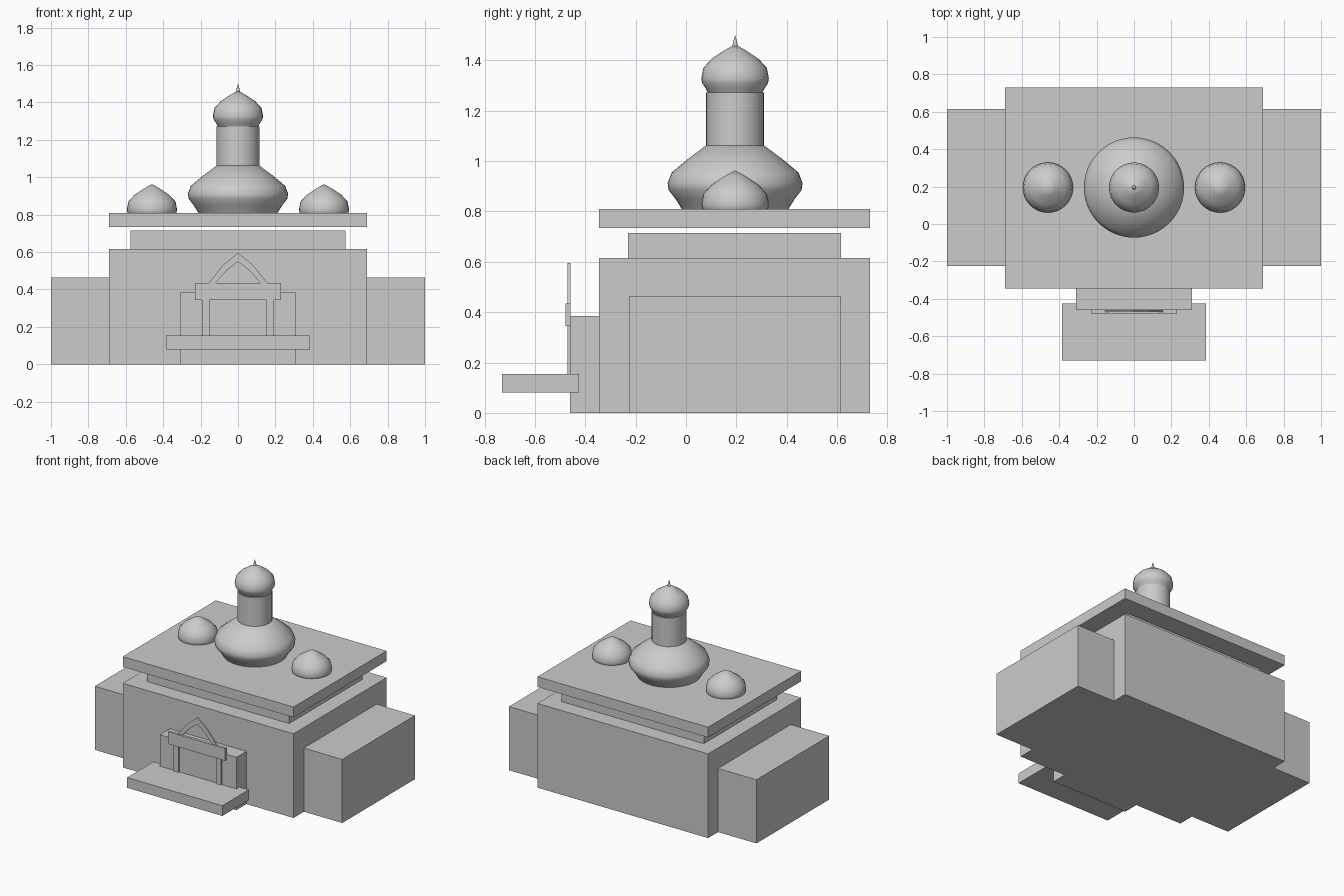
import bpy
import bmesh
import math

if "Cube" in bpy.data.objects:
    bpy.data.objects.remove(bpy.data.objects["Cube"], do_unlink=True)

GREY = (0.6, 0.6, 0.6, 1.0)
stone = bpy.data.materials.new("plain_grey")
stone.use_nodes = True
stone.diffuse_color = GREY
stone.node_tree.nodes["Principled BSDF"].inputs["Base Color"].default_value = GREY

DOME_Y = 0.195


def add_object(name, bm):
    bmesh.ops.recalc_face_normals(bm, faces=bm.faces)
    mesh = bpy.data.meshes.new(name)
    bm.to_mesh(mesh)
    bm.free()
    mesh.materials.append(stone)
    obj = bpy.data.objects.new(name, mesh)
    bpy.context.collection.objects.link(obj)
    return obj


def box(name, x, y, z):
    """Box from (min, max) ranges."""
    bm = bmesh.new()
    bmesh.ops.create_cube(bm, size=1)
    for v in bm.verts:
        for axis, (low, high) in enumerate((x, y, z)):
            v.co[axis] = high if v.co[axis] > 0 else low
    return add_object(name, bm)


def lathe(name, profile, x=0, z=0, steps=32):
    """Spin a (radius, height) profile about a vertical axis."""
    bm = bmesh.new()
    verts = [bm.verts.new((r, 0, h)) for r, h in profile]
    edges = [bm.edges.new(pair) for pair in zip(verts, verts[1:])]
    bmesh.ops.spin(bm, geom=verts + edges, cent=(0, 0, 0), axis=(0, 0, 1),
                   angle=math.tau, steps=steps)
    bmesh.ops.remove_doubles(bm, verts=bm.verts, dist=0.0005)
    bmesh.ops.holes_fill(bm, edges=bm.edges, sides=0)
    obj = add_object(name, bm)
    obj.location = (x, DOME_Y, z)
    bpy.ops.object.select_all(action='DESELECT')
    obj.select_set(True)
    bpy.context.view_layer.objects.active = obj
    bpy.ops.object.shade_smooth_by_angle(angle=math.radians(40))
    return obj


# Main hall with stepped roof
box("main_hall", (-0.69, 0.69), (-0.345, 0.73), (0, 0.615))
box("upper_tier", (-0.575, 0.575), (-0.23, 0.615), (0.615, 0.715))
box("roof_slab", (-0.69, 0.69), (-0.345, 0.73), (0.735, 0.81))

# Side wings
box("left_wing", (0.69, 1.0), (-0.225, 0.615), (0, 0.465))
box("right_wing", (-1.0, -0.69), (-0.225, 0.615), (0, 0.465))

# Entrance porch, step and lintel
box("porch", (-0.31, 0.31), (-0.46, -0.345), (0, 0.385))
box("entrance_step", (-0.385, 0.385), (-0.73, -0.425), (0.08, 0.155))
box("lintel", (-0.23, 0.23), (-0.478, -0.458), (0.345, 0.435))

# Pointed door arch: ribbon between outer and inner outlines, with thickness
outer = [(0.192, 0.1), (0.192, 0.35), (0.18, 0.395), (0.155, 0.437), (0.08, 0.53), (0, 0.596)]
inner = [(0.152, 0.1), (0.152, 0.35), (0.142, 0.395), (0.118, 0.437), (0.06, 0.503), (0, 0.548)]


def both_sides(half):
    return half + [(-x, z) for x, z in reversed(half[:-1])]


bm = bmesh.new()
rows = [[bm.verts.new((x, -0.47, z)) for x, z in both_sides(half)] for half in (outer, inner)]
for i in range(len(rows[0]) - 1):
    bm.faces.new((rows[0][i], rows[0][i + 1], rows[1][i + 1], rows[1][i]))
front = bmesh.ops.extrude_face_region(bm, geom=bm.faces[:])
moved = [g for g in front["geom"] if isinstance(g, bmesh.types.BMVert)]
bmesh.ops.translate(bm, verts=moved, vec=(0, 0.011, 0))
add_object("door_arch", bm)

# Central dome and tower
lathe("central_dome", [(0.212, 0.81), (0.237, 0.85), (0.264, 0.885), (0.268, 0.912),
                       (0.252, 0.954), (0.19, 1.006), (0.115, 1.062)], steps=48)
lathe("tower", [(0.115, 1.05), (0.115, 1.272)])

# Onion profile shared by the tower cap and the two small roof domes
onion = [(0.108, 0), (0.118, 0.018), (0.131, 0.038), (0.134, 0.056), (0.126, 0.098),
         (0.093, 0.134), (0.042, 0.168), (0, 0.191)]
lathe("tower_cap", onion, z=1.272)
for side, name in ((1, "left_small_dome"), (-1, "right_small_dome")):
    lathe(name, onion, x=side * 0.46, z=0.772)

# Finial spike
lathe("finial", [(0.012, 1.452), (0.007, 1.475), (0, 1.5)], steps=12)
